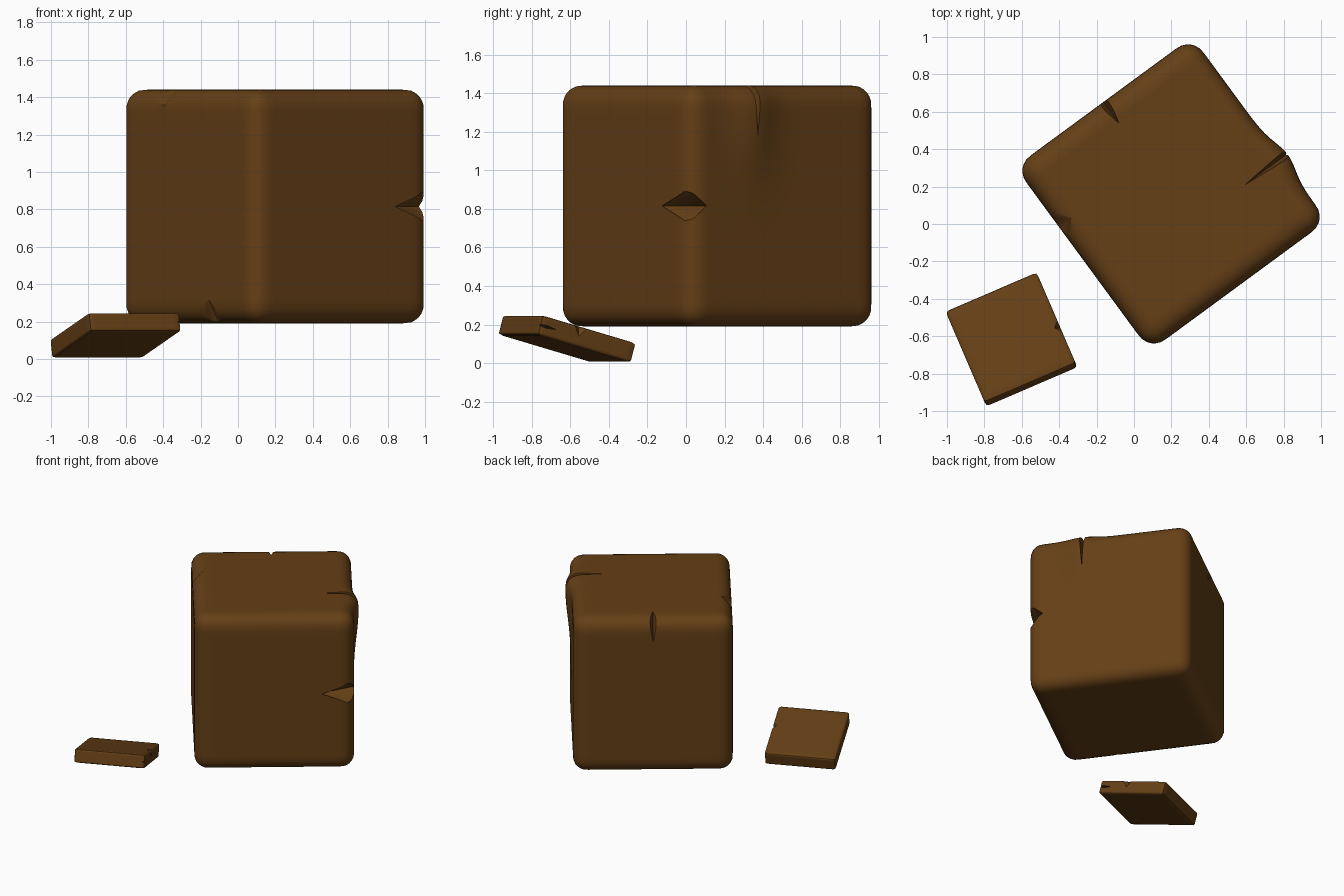
import bpy, bmesh
from math import radians, exp
from mathutils import Matrix, Vector

if "Cube" in bpy.data.objects:
    bpy.data.objects.remove(bpy.data.objects["Cube"])

brown = bpy.data.materials.new("brown")
brown.diffuse_color = (0.13, 0.05, 0.008, 1)
brown.use_nodes = True
brown.node_tree.nodes["Principled BSDF"].inputs["Base Color"].default_value = brown.diffuse_color


def add_object(name, bm):
    me = bpy.data.meshes.new(name)
    bmesh.ops.recalc_face_normals(bm, faces=bm.faces)
    bm.to_mesh(me)
    bm.free()
    me.materials.append(brown)
    ob = bpy.data.objects.new(name, me)
    bpy.context.collection.objects.link(ob)
    return ob


def rounded_block(half, r, cuts):
    """Gridded box with rounded edges."""
    bm = bmesh.new()
    bmesh.ops.create_cube(bm, size=2)
    bmesh.ops.subdivide_edges(bm, edges=bm.edges[:], cuts=cuts, use_grid_fill=True)
    for v in bm.verts:
        p = Vector(c * h for c, h in zip(v.co, half))
        core = Vector(max(-(h - r), min(h - r, c)) for c, h in zip(p, half))
        v.co = core + (p - core).normalized() * r
    return bm


def cut_cracks(ob, cracks):
    """Carve diamond-shaped chips: each is (centre, radii) in object space."""
    for i, (centre, radii) in enumerate(cracks):
        bm = bmesh.new()
        pts = []
        for axis in range(3):
            for s in (1, -1):
                p = Vector(centre)
                p[axis] += s * radii[axis]
                pts.append(bm.verts.new(p))
        bmesh.ops.convex_hull(bm, input=pts)
        cutter = add_object(f"{ob.name}_crack_cutter_{i}", bm)
        cutter.matrix_world = ob.matrix_world
        cutter.hide_render = True
        cutter.hide_viewport = False
        mod = ob.modifiers.new("crack", 'BOOLEAN')
        mod.operation = 'DIFFERENCE'
        mod.solver = 'EXACT'
        mod.object = cutter
        bpy.context.view_layer.objects.active = ob
        bpy.ops.object.modifier_apply(modifier=mod.name)
        bpy.data.objects.remove(cutter)


def smooth(ob):
    bpy.ops.object.select_all(action='DESELECT')
    ob.select_set(True)
    bpy.context.view_layer.objects.active = ob
    bpy.ops.object.shade_smooth_by_angle(angle=radians(35))


# Large block, with a slight swelling around the crack on its right face
hx, hy, hz = 0.5875, 0.61, 0.625
bm = rounded_block((hx, hy, hz), 0.1, 31)
for v in bm.verts:
    if v.co.x > hx - 0.15:
        v.co.x += 0.04 * exp(-((v.co.y + 0.2) / 0.13) ** 2 - ((v.co.z - 0.5) / 0.3) ** 2)
block = add_object("large_block", bm)
block.matrix_world = Matrix.Translation((0.198, 0.161, 0.815)) @ Matrix.Rotation(radians(36.3), 4, 'Z')
bpy.context.view_layer.update()
cut_cracks(block, [
    ((hx + 0.01, -0.195, hz), (0.25, 0.022, 0.3)),     # long crack in right face
    ((0.0, hy, hz), (0.035, 0.14, 0.18)),              # back top nick
    ((hx - 0.02, -hy + 0.01, 0.0), (0.24, 0.11, 0.09)),  # chip on vertical edge
    ((-hx, -0.2, -hz), (0.07, 0.16, 0.13)),            # bottom chip
    ((-hx, 0.21, hz), (0.08, 0.2, 0.09)),              # top dent
])
smooth(block)

# Small tilted slab
a, b = Vector((0.48, 0.205, 0)), Vector((-0.21, 0.485, -0.145))
x, y = a.normalized(), b.normalized()
n = x.cross(y)
bm = rounded_block((0.265, 0.275, 0.0525), 0.016, 23)
slab = add_object("small_slab", bm)
rot = Matrix((x, y, n)).transposed().to_4x4()
slab.matrix_world = Matrix.Translation((-0.655, -0.617, 0.126)) @ rot
bpy.context.view_layer.update()
cut_cracks(slab, [
    ((0.265, -0.05, 0.05), (0.03, 0.035, 0.05)),     # side nick
    ((0.265, -0.24, 0.0), (0.05, 0.06, 0.008)),     # corner split
])
smooth(slab)
